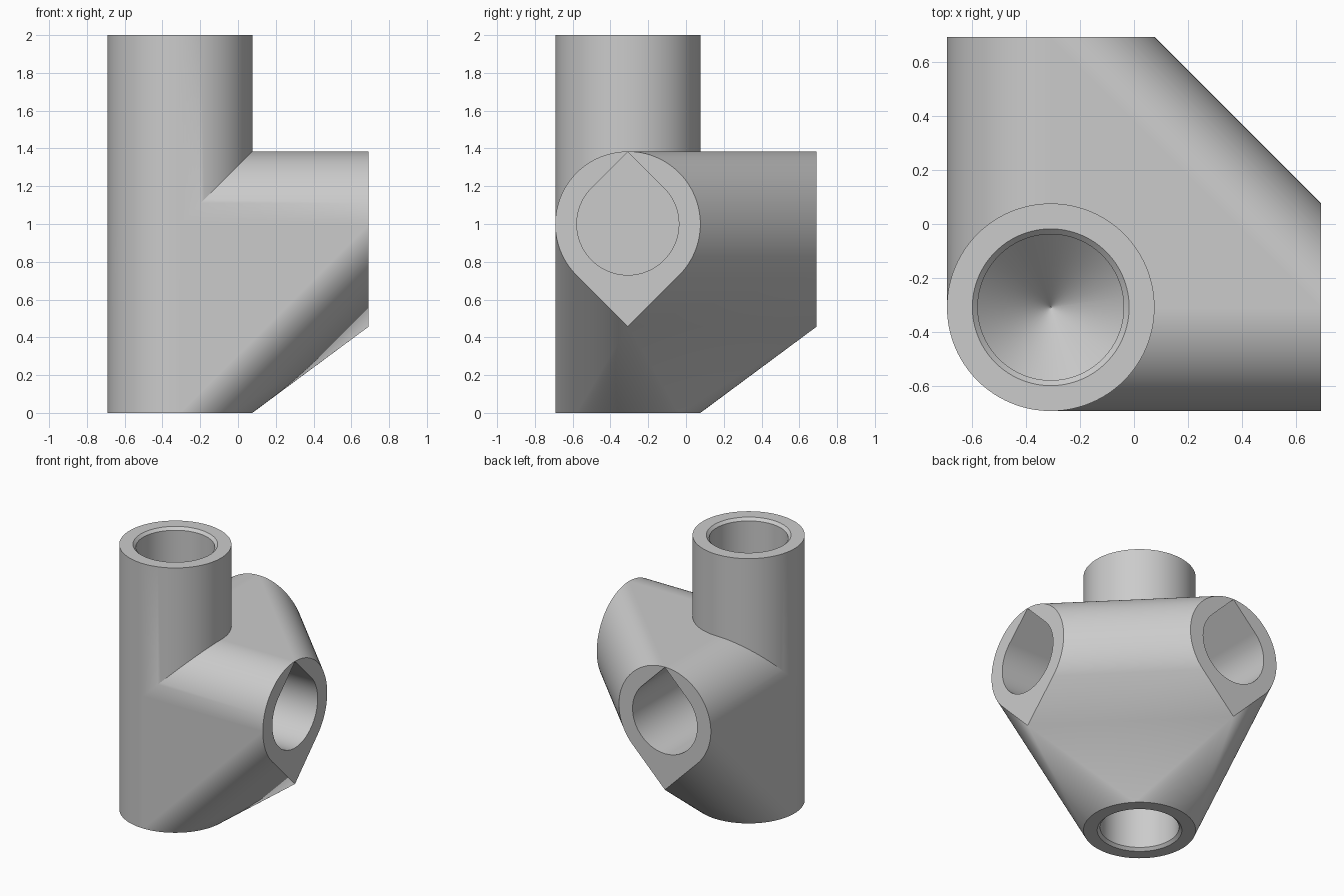
import bpy, bmesh, math
from mathutils import Vector

cube = bpy.data.objects.get("Cube")
if cube:
    bpy.data.objects.remove(cube, do_unlink=True)

AXIS = -0.308      # x and y of the upright tube
MID = 1.0          # height of the side arms
R = 0.384          # outer radius
BORE = 0.27        # socket radius
DEPTH = 0.615      # socket depth
END = 0.692        # outer face of the arms
SEG = 128

grey = bpy.data.materials.new("plain grey")
grey.use_nodes = True
colour = (0.6, 0.6, 0.6, 1)
grey.diffuse_color = colour
grey.node_tree.nodes["Principled BSDF"].inputs["Base Color"].default_value = colour


def circle(r):
    steps = [math.tau * i / SEG for i in range(SEG)]
    return [(r * math.cos(a), r * math.sin(a)) for a in steps]


def teardrop(r, up):
    """Circle with a 45 degree point at the top (up=1) or bottom (up=-1)."""
    limit = r * math.sqrt(0.5) + 1e-5
    pts = []
    for u, v in circle(r):
        if v * up <= limit:
            pts.append((u, v))
        elif abs(u) < 1e-6:
            pts.append((0, up * r * math.sqrt(2)))
    return pts


def place(outline, axis, pos):
    """Stand a 2D outline across the x, y or z axis at a position along it."""
    if axis == "x":
        return [Vector((pos, AXIS + u, MID + v)) for u, v in outline]
    if axis == "y":
        return [Vector((AXIS + u, pos, MID + v)) for u, v in outline]
    return [Vector((AXIS + u, AXIS + v, pos)) for u, v in outline]


def finish(bm, name):
    bmesh.ops.recalc_face_normals(bm, faces=bm.faces)
    mesh = bpy.data.meshes.new(name)
    bm.to_mesh(mesh)
    bm.free()
    mesh.materials.append(grey)
    ob = bpy.data.objects.new(name, mesh)
    bpy.context.collection.objects.link(ob)
    return ob


def loft(name, sections):
    """Closed solid through matching cross-sections."""
    bm = bmesh.new()
    rings = [[bm.verts.new(p) for p in s] for s in sections]
    for a, b in zip(rings, rings[1:]):
        for i in range(len(a)):
            j = (i + 1) % len(a)
            bm.faces.new((a[i], a[j], b[j], b[i]))
    bm.faces.new(rings[0])
    bm.faces.new(rings[-1])
    return finish(bm, name)


def hull(name, sections):
    bm = bmesh.new()
    verts = [bm.verts.new(p) for s in sections for p in s]
    res = bmesh.ops.convex_hull(bm, input=verts)
    loose = {v for v in res["geom_interior"] + res["geom_unused"]
             if isinstance(v, bmesh.types.BMVert)}
    bmesh.ops.delete(bm, geom=list(loose), context="VERTS")
    bmesh.ops.dissolve_limit(bm, angle_limit=math.radians(0.2),
                             verts=bm.verts, edges=bm.edges)
    return finish(bm, name)


def combine(target, other, operation):
    mod = target.modifiers.new(other.name, "BOOLEAN")
    mod.operation = operation
    mod.solver = "EXACT"
    mod.object = other
    other.hide_render = True
    bpy.context.view_layer.objects.active = target
    bpy.ops.object.modifier_apply(modifier=mod.name)
    bpy.data.objects.remove(other, do_unlink=True)


# Upright tube
body = loft("corner_connector", [place(circle(R), "z", z) for z in (0, 2)])

# Side arms blended with the foot of the tube
sections = [place(circle(R), "z", z) for z in (0, MID)]
for axis in "xy":
    sections += [place(circle(R), axis, AXIS),
                 place(teardrop(R, -1), axis, END)]
combine(body, hull("arm_web", sections), "UNION")

# Teardrop sockets in the arms
for axis in "xy":
    drop = teardrop(BORE, 1)
    ends = (END - DEPTH, END + 0.1)
    combine(body, loft("arm_socket", [place(drop, axis, p) for p in ends]),
            "DIFFERENCE")

# Round sockets with a chamfered lip and conical end, top and bottom
profile = [(BORE + 0.12, -0.1), (BORE, 0.02), (BORE, DEPTH), (0.002, DEPTH + BORE)]
for face, inward in ((0, 1), (2, -1)):
    rings = [place(circle(r), "z", face + inward * d) for r, d in profile]
    combine(body, loft("tube_socket", rings), "DIFFERENCE")

# Smooth curves, crisp edges
bpy.ops.object.select_all(action="DESELECT")
body.select_set(True)
bpy.context.view_layer.objects.active = body
bpy.ops.object.shade_smooth_by_angle(angle=math.radians(25))
normals = body.modifiers.new("even_shading", "WEIGHTED_NORMAL")
normals.keep_sharp = True
